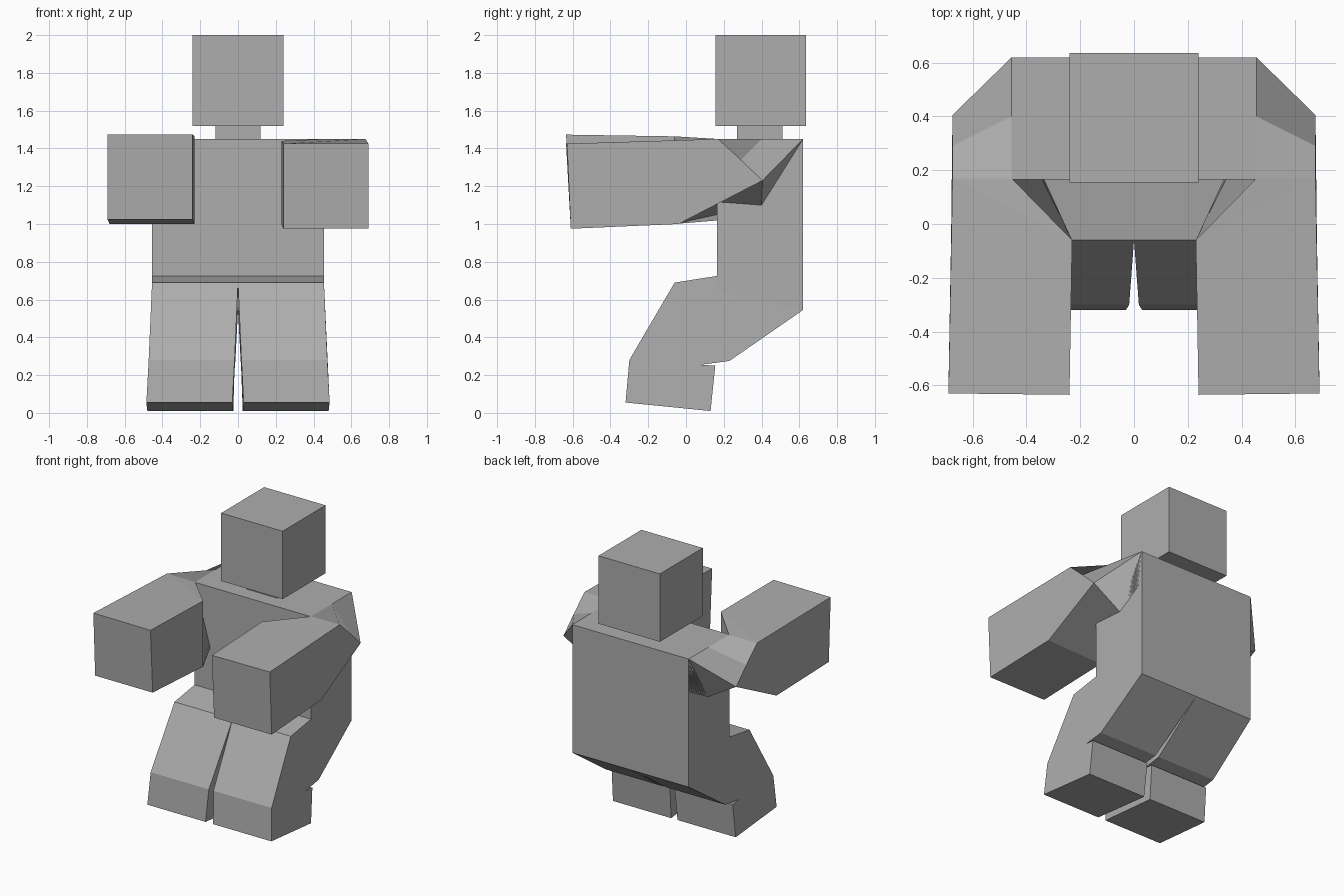
import bpy
import bmesh

cube = bpy.data.objects.get("Cube")
if cube:
    bpy.data.objects.remove(cube, do_unlink=True)

# One grey for the whole figure
grey = bpy.data.materials.new("medium_grey")
grey.use_nodes = True
grey.diffuse_color = (0.42, 0.42, 0.42, 1)
grey.node_tree.nodes["Principled BSDF"].inputs["Base Color"].default_value = (0.42, 0.42, 0.42, 1)


def finish(name, bm):
    bmesh.ops.recalc_face_normals(bm, faces=bm.faces[:])
    mesh = bpy.data.meshes.new(name)
    bm.to_mesh(mesh)
    bm.free()
    mesh.materials.append(grey)
    obj = bpy.data.objects.new(name, mesh)
    bpy.context.collection.objects.link(obj)
    return obj


def block(name, half_width, y0, y1, z0, z1):
    bm = bmesh.new()
    bmesh.ops.create_cube(bm, size=1)
    for v in bm.verts:
        v.co.x *= 2 * half_width
        v.co.y = y1 if v.co.y > 0 else y0
        v.co.z = z1 if v.co.z > 0 else z0
    return finish(name, bm)


block("torso", 0.455, 0.165, 0.62, 0.545, 1.45)
block("neck", 0.12, 0.27, 0.51, 1.45, 1.52)
block("head", 0.24, 0.155, 0.635, 1.52, 2.0)


# Leg: bent side profile (y, z, sideways splay), spanned between inner and outer side
LEG = [(0.165, 0.725, 0), (-0.06, 0.69, 0), (-0.3, 0.28, 0.018),
       (-0.32, 0.055, 0.03), (0.13, 0.01, 0.025), (0.155, 0.25, 0.018),
       (0.08, 0.255, 0.016), (0.23, 0.275, 0.014), (0.62, 0.545, 0)]


def leg(name, side):
    bm = bmesh.new()
    inner = [bm.verts.new((side * s, y, z)) for y, z, s in LEG]
    outer = [bm.verts.new((side * (0.455 + s), y, z)) for y, z, s in LEG]
    bm.faces.new(inner)
    bm.faces.new(outer)
    for i in range(len(LEG)):
        j = (i + 1) % len(LEG)
        bm.faces.new((inner[i], inner[j], outer[j], outer[i]))
    finish(name, bm)


# Arm: folded shoulder, elbow and straight forearm; lift raises the hand end
def arm(name, side, lift):
    points = {
        "A": (0.455, 0.62, 1.45), "B": (0.455, 0.40, 1.45), "T": (0.455, 0.17, 1.45),
        "U": (0.675, 0.17, 1.45), "C": (0.675, 0.29, 1.34), "D": (0.675, 0.405, 1.23),
        "E": (0.455, 0.62, 1.22), "F": (0.455, 0.40, 1.10), "J": (0.34, 0.18, 1.02),
        "G": (0.68, -0.04, 1.0), "H": (0.23, -0.06, 1.0),
        "I": (0.23, -0.06, 1.44 + lift / 2),
        "K": (0.69, -0.63, 1.425 + lift), "L": (0.69, -0.61, 0.975 + lift),
        "M": (0.24, -0.61, 0.975 + lift), "N": (0.24, -0.635, 1.425 + lift)}
    bm = bmesh.new()
    v = {k: bm.verts.new((side * x, y, z)) for k, (x, y, z) in points.items()}
    for face in ("ABCD BTUC ADFE UKLG UCDG UIT UKNI TIHJ INMH "
                 "DGHF FHJ LGHM KLMN AEFJTB").split():
        bm.faces.new([v[k] for k in face])
    finish(name, bm)


for label, side, lift in (("left", 1, 0), ("right", -1, 0.048)):
    leg(label + "_leg", side)
    arm(label + "_arm", side, lift)
